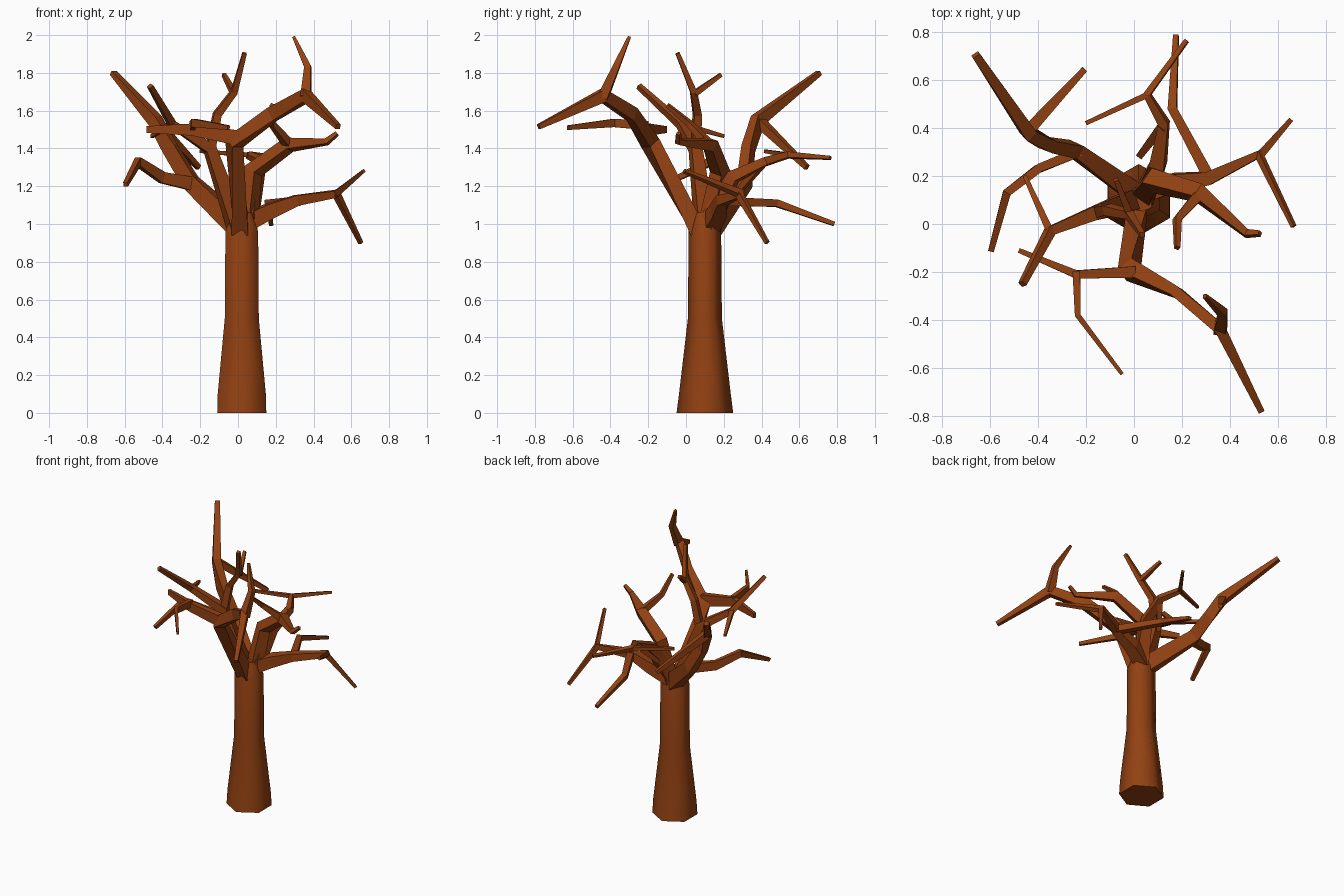
import bpy, bmesh, math
from mathutils import Vector

bark = bpy.data.materials.new("bark")
bark.diffuse_color = (0.29, 0.053, 0.006, 1)


def make_object(name, bm):
    bmesh.ops.recalc_face_normals(bm, faces=bm.faces)
    mesh = bpy.data.meshes.new(name)
    bm.to_mesh(mesh)
    bm.free()
    obj = bpy.data.objects.new(name, mesh)
    bpy.context.collection.objects.link(obj)
    mesh.materials.append(bark)
    return obj


def skin_rings(bm, rings):
    """Join rings of vertices with quads and cap both ends."""
    n = len(rings[0])
    for a, b in zip(rings, rings[1:]):
        for i in range(n):
            j = (i + 1) % n
            bm.faces.new((a[i], a[j], b[j], b[i]))
    bm.faces.new(rings[0][::-1])
    bm.faces.new(rings[-1])


def limb(bm, *path):
    """Four-sided tapering tube through (x, y, z, half height[, half width]) points.
    Points with a half width keep that side level."""
    pts = [Vector(p[:3]) for p in path]
    steps = [(b - a).normalized() for a, b in zip(pts, pts[1:])]
    side = steps[0].cross(Vector((0, 0, 1))).normalized()
    rings = []
    for k, p in enumerate(pts):
        before, after = steps[max(k - 1, 0)], steps[min(k, len(steps) - 1)]
        t = (before + after).normalized()
        if len(path[k]) > 4:
            side = t.cross(Vector((0, 0, 1)))
        side = (side - t * side.dot(t)).normalized()
        up = t.cross(side)
        h, w = path[k][3], path[k][-1]
        rings.append([bm.verts.new(p + side * sx * w + up * sy * h)
                      for sx, sy in ((1, 1), (-1, 1), (-1, -1), (1, -1))])
    skin_rings(bm, rings)


def branch(name, *paths):
    bm = bmesh.new()
    for path in paths:
        limb(bm, *path)
    make_object(name, bm)


# Trunk: flared hexagonal column
bm = bmesh.new()
rings = []
for z, rx, ry in ((0, 0.15, 0.15), (0.1, 0.147, 0.137), (0.5, 0.104, 0.09),
                  (0.96, 0.1, 0.086), (1.06, 0.06, 0.06)):
    rings.append([bm.verts.new((0.02 + rx * math.sin(i * math.pi / 3),
                                0.1 + ry * math.cos(i * math.pi / 3), z)) for i in range(6)])
skin_rings(bm, rings)
trunk = make_object("trunk", bm)
bpy.context.view_layer.objects.active = trunk
trunk.select_set(True)
bpy.ops.object.shade_smooth_by_angle(angle=math.radians(65))

# Front branch, with an upright twig and a forked left twig
branch("front_branch",
       [(0.015, 0.07, 0.96, .044, .044), (-0.02, -0.19, 1.43, .038, .038),
        (0.18, -0.285, 1.58, .038, .022), (0.36, -0.44, 1.68, .034, .024),
        (0.53, -0.78, 1.515, .013, .013)],
       [(0.36, -0.44, 1.67, .027), (0.37, -0.37, 1.83, .018), (0.295, -0.3, 1.99, .008)],
       [(0.0, -0.2, 1.455, .04, .024), (-0.24, -0.21, 1.5, .032, .017),
        (-0.48, -0.11, 1.5, .018, .01)],
       [(-0.24, -0.2, 1.52, .024, .016), (-0.235, -0.38, 1.535, .022, .012),
        (-0.05, -0.625, 1.51, .012, .008)])

# Low right branch, with a fork at its end and a rear twig
branch("right_branch",
       [(0.03, 0.13, 1.0, .045), (0.16, 0.17, 1.065, .04), (0.31, 0.19, 1.125, .028),
        (0.52, 0.29, 1.16, .019), (0.665, -0.01, 1.28, .009)],
       [(0.52, 0.28, 1.16, .017), (0.65, 0.43, 0.9, .01)],
       [(0.31, 0.2, 1.12, .024), (0.16, 0.48, 1.11, .019), (0.175, 0.785, 1.0, .011)])

# Upper right branch, with a rising twig
branch("upper_right_branch",
       [(0.04, 0.12, 0.97, .045), (0.08, 0.18, 1.28, .038), (0.27, 0.13, 1.42, .032),
        (0.47, -0.04, 1.435, .015), (0.525, -0.04, 1.48, .01)],
       [(0.27, 0.12, 1.42, .023), (0.18, 0.02, 1.53, .015), (0.18, -0.1, 1.63, .01)])

# Rear branch, with a fork at its end and a hanging twig
branch("rear_branch",
       [(0.05, 0.13, 1.02, .045), (0.1, 0.25, 1.25, .032), (0.125, 0.42, 1.33, .021),
        (0.055, 0.54, 1.365, .016), (0.22, 0.765, 1.35, .009)],
       [(0.06, 0.54, 1.365, .013), (-0.2, 0.42, 1.385, .009)],
       [(0.12, 0.41, 1.33, .02), (0.025, 0.285, 1.18, .014)])

# Left branch, with a drooping outer twig and a rear twig
branch("left_branch",
       [(0.02, 0.12, 0.97, .055, .045), (-0.25, 0.31, 1.22, .042, .03),
        (-0.36, 0.33, 1.4, .038, .026), (-0.44, 0.38, 1.55, .033, .027),
        (-0.66, 0.705, 1.8, .013, .017)],
       [(-0.44, 0.39, 1.54, .025), (-0.21, 0.64, 1.3, .013)],
       [(-0.23, 0.3, 1.21, .036, .02), (-0.4, 0.23, 1.245, .03, .018),
        (-0.53, 0.13, 1.33, .023, .018), (-0.595, -0.11, 1.21, .012, .012)])

# Upper left branch, with a fork at its end and a forked upright twig
branch("upper_left_branch",
       [(0.0, 0.1, 0.97, .045), (-0.15, 0.05, 1.4, .03), (-0.35, -0.03, 1.53, .02),
        (-0.465, -0.25, 1.73, .013)],
       [(-0.35, -0.03, 1.53, .016), (-0.455, 0.2, 1.465, .009)],
       [(-0.15, 0.05, 1.38, .024), (-0.11, 0.06, 1.58, .021), (-0.02, 0.04, 1.7, .017),
        (0.035, -0.045, 1.905, .011)],
       [(-0.02, 0.045, 1.69, .016), (-0.075, 0.185, 1.79, .01)])
